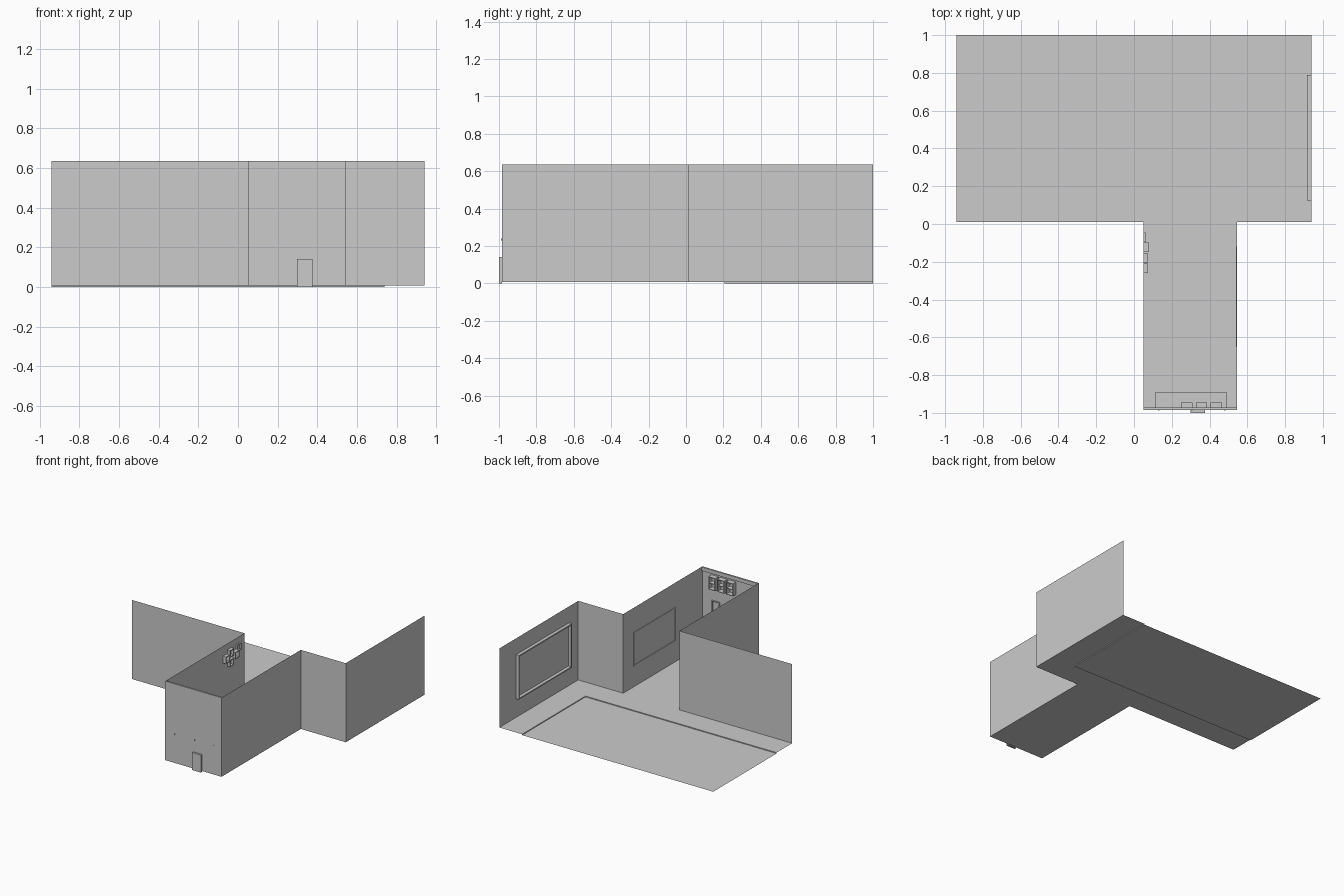
import bpy, bmesh

if "Cube" in bpy.data.objects:
    bpy.data.objects.remove(bpy.data.objects["Cube"])

XL, XR = -0.94, 0.94        # main room sides
AL, AR = 0.05, 0.545        # alcove sides
YB, YM, YF = 1.0, 0.01, -0.985
H, F = 0.635, 0.007         # wall top, upper floor level


def mesh(name, build):
    bm = bmesh.new()
    build(bm)
    me = bpy.data.meshes.new(name)
    bm.to_mesh(me)
    bm.free()
    ob = bpy.data.objects.new(name, me)
    bpy.context.collection.objects.link(ob)
    return ob


def poly(bm, pts):
    bm.faces.new([bm.verts.new(p) for p in pts])


def add_box(bm, x, y, z):
    vs = bmesh.ops.create_cube(bm, size=1)["verts"]
    for v in vs:
        v.co = [(a + b) / 2 + c * (b - a) for c, (a, b) in zip(v.co, (x, y, z))]


def box(name, x, y, z):
    return mesh(name, lambda bm: add_box(bm, x, y, z))


def frame(name, axis, depth, u, z, t):
    """Rectangular ring of four bars; axis is the thin direction ('x' or 'y')."""
    def build(bm):
        bars = [(u, (z[0], z[0] + t)), (u, (z[1] - t, z[1])),
                ((u[0], u[0] + t), (z[0] + t, z[1] - t)),
                ((u[1] - t, u[1]), (z[0] + t, z[1] - t))]
        for bu, bz in bars:
            if axis == 'x':
                add_box(bm, depth, bu, bz)
            else:
                add_box(bm, bu, depth, bz)
    return mesh(name, build)


def sheet_walls(name, path, z0, z1):
    def build(bm):
        cols = [(bm.verts.new((x, y, z0)), bm.verts.new((x, y, z1))) for x, y in path]
        for a, b in zip(cols, cols[1:]):
            bm.faces.new((a[0], a[1], b[1], b[0]))
    return mesh(name, build)


# Floors: raised walkway and alcove, riser, sunken area
SX, SY = 0.74, 0.205
mesh("upper_floor", lambda bm: poly(bm, [(x, y, F) for x, y in [
    (XL, YM), (AL, YM), (AL, YF), (AR, YF), (AR, YM), (XR, YM),
    (XR, YB), (SX, YB), (SX, SY), (XL, SY)]]))
mesh("sunken_floor", lambda bm: poly(bm, [
    (XL, SY, 0), (SX, SY, 0), (SX, YB, 0), (XL, YB, 0)]))
sheet_walls("floor_riser", [(XL, SY), (SX, SY), (SX, YB)], 0, F)

# Walls, open at the back and left
sheet_walls("left_walls", [(XL, YM), (AL, YM), (AL, YF)], F, H)
sheet_walls("right_walls", [(AR, YF), (AR, YM), (XR, YM), (XR, YB)], F, H)

# Fireplace wall with a firebox opening
FX0, FX1, FZ = 0.298, 0.375, 0.14
for name, a, b, z0, z1 in [("hearth_wall_left", AL, FX0, F, FZ),
                           ("hearth_wall_right", FX1, AR, F, FZ),
                           ("hearth_wall_upper", AL, AR, FZ, H)]:
    sheet_walls(name, [(a, YF), (b, YF)], z0, z1)


def firebox(bm):
    y = -1.0
    poly(bm, [(FX0, y, 0), (FX1, y, 0), (FX1, y, FZ), (FX0, y, FZ)])
    for z in (0, FZ):
        poly(bm, [(FX0, y, z), (FX1, y, z), (FX1, YF, z), (FX0, YF, z)])
    for x in (FX0, FX1):
        poly(bm, [(x, y, 0), (x, YF, 0), (x, YF, FZ), (x, y, FZ)])


mesh("firebox", firebox)

# Crown beam, mantel shelf and brackets
box("crown_beam", (AL, AR), (YF, -0.972), (0.605, H))
box("mantel_shelf", (0.115, 0.49), (YF, -0.89), (0.24, 0.25))
for x in (0.13, 0.307, 0.48):
    box("mantel_bracket", (x - 0.004, x + 0.004), (YF - 0.003, -0.93), (0.23, 0.24))

# Picture above the mantel
frame("mantel_picture_frame", 'y', (YF, -0.975), (0.39, 0.46), (0.29, 0.39), 0.006)

# Three wall cabinets with dividers
for x in (0.25, 0.327, 0.405):
    frame("wall_cabinet", 'y', (YF, -0.945), (x, x + 0.06), (0.49, 0.59), 0.005)
    box("cabinet_shelf", (x + 0.005, x + 0.055), (YF, -0.947), (0.538, 0.542))

# Fireside tool stand
box("tool_stand_base", (0.155, 0.185), (YF, -0.96), (F, 0.014))
box("tool_stand_pole", (0.167, 0.172), (-0.975, -0.97), (0.014, 0.12))

# Cluster of cube shelves on the alcove's left wall
for d, y, z in [(0.025, -0.26, 0.50), (0.025, -0.205, 0.53), (0.025, -0.205, 0.455),
                (0.03, -0.147, 0.495), (0.012, -0.094, 0.53)]:
    frame("cube_shelf", 'x', (AL, AL + d), (y, y + 0.05), (z, z + 0.055), 0.006)

# Windows on the right-hand walls
frame("main_window_frame", 'x', (0.915, XR), (0.125, 0.79), (0.155, 0.505), 0.01)
frame("alcove_window_frame", 'x', (AR - 0.005, AR), (-0.65, -0.12), (0.17, 0.44), 0.01)
